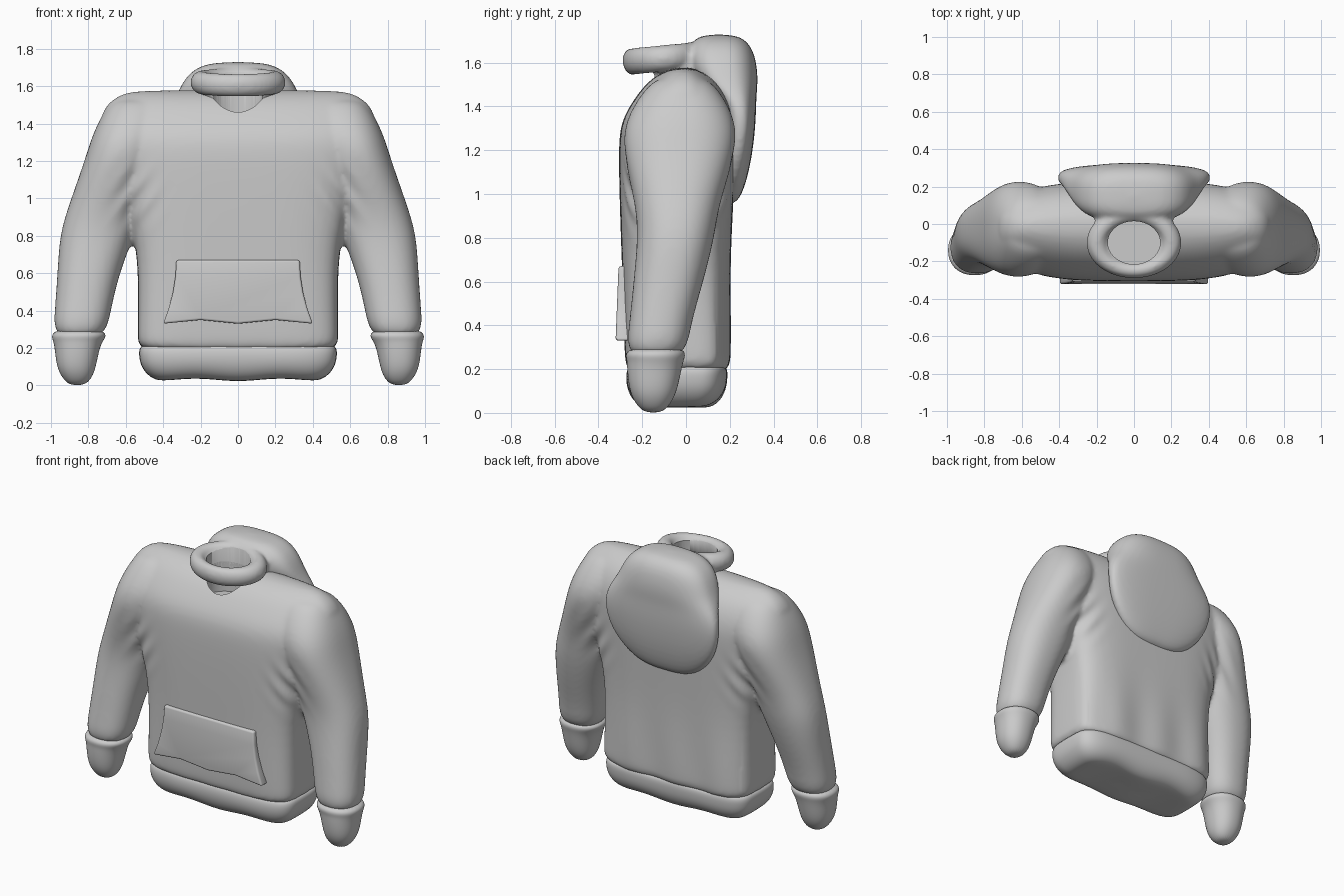
import bpy, bmesh
from math import sin, cos, pi, exp, radians, copysign
from mathutils import Matrix, Vector

if "Cube" in bpy.data.objects:
    bpy.data.objects.remove(bpy.data.objects["Cube"], do_unlink=True)

fabric = bpy.data.materials.new("soft_grey_fabric")
fabric.use_nodes = True
GREY = (.6, .6, .6, 1)
fabric.diffuse_color = GREY
fabric.node_tree.nodes["Principled BSDF"].inputs["Base Color"].default_value = GREY


def finish(bm, name):
    bmesh.ops.recalc_face_normals(bm, faces=bm.faces)
    me = bpy.data.meshes.new(name)
    bm.to_mesh(me)
    bm.free()
    me.materials.append(fabric)
    ob = bpy.data.objects.new(name, me)
    bpy.context.collection.objects.link(ob)
    return ob


def activate(ob):
    bpy.ops.object.select_all(action="DESELECT")
    ob.select_set(True)
    bpy.context.view_layer.objects.active = ob


def modify(ob, kind, **settings):
    mod = ob.modifiers.new(kind.title(), kind)
    for key, value in settings.items():
        setattr(mod, key, value)
    activate(ob)
    bpy.ops.object.modifier_apply(modifier=mod.name)


def smooth(ob):
    activate(ob)
    bpy.ops.object.shade_smooth_by_angle(angle=radians(50))


def power(value, exponent):
    return copysign(abs(value) ** exponent, value)


def loft(name, rows, squareness, sides=40):
    """Stacked oval sections: height, x centre, half width, front y, back y."""
    bm = bmesh.new()
    rings = []
    for z, centre, half, front, back in rows:
        exponent = 2 / squareness(z)
        middle, depth = (front + back) / 2, (back - front) / 2
        rings.append([bm.verts.new((centre + half * power(cos(angle), exponent),
                                    middle + depth * power(sin(angle), exponent), z))
                      for angle in (2 * pi * i / sides for i in range(sides))])
    for low, high in zip(rings, rings[1:]):
        for i in range(sides):
            j = (i + 1) % sides
            bm.faces.new((low[i], low[j], high[j], high[i]))
    bm.faces.new(rings[0])
    bm.faces.new(rings[-1])
    ob = finish(bm, name)
    modify(ob, "SUBSURF", levels=2)
    return ob


def centred(rows):
    return [(z, 0, half, front, back) for z, half, front, back in rows]


def oval_column(name, width, depth, y, bottom, top):
    bm = bmesh.new()
    bmesh.ops.create_cone(bm, cap_ends=True, segments=80, radius1=1, radius2=1, depth=1)
    place = Matrix.Translation((0, y, (bottom + top) / 2))
    bm.transform(place @ Matrix.Diagonal((width, depth, top - bottom, 1)))
    return finish(bm, name)


def fuse(name, parts, voxel, rounds):
    activate(parts[0])
    for part in parts:
        part.select_set(True)
    bpy.ops.object.join()
    ob = parts[0]
    ob.name = ob.data.name = name
    modify(ob, "REMESH", mode="VOXEL", voxel_size=voxel)
    modify(ob, "SMOOTH", factor=.5, iterations=rounds)
    return ob


# Torso: boxy at the waist, rounder towards the broad shoulders
torso = loft("torso", centred([
    (.18, .53, -.27, .19), (.22, .54, -.28, .2), (.6, .53, -.29, .2), (.85, .56, -.3, .21),
    (1.2, .69, -.31, .23), (1.33, .74, -.3, .23), (1.43, .74, -.24, .2),
    (1.51, .7, -.18, .15), (1.56, .62, -.11, .08), (1.58, .53, -.04, .02)]),
    lambda z: 5.2 - 1.6 * z)

# Sleeves, curving forward from the shoulder to the wrist
sleeves = loft("sleeves", [
    (.24, .85, .14, -.28, 0), (.4, .83, .15, -.26, .02), (.6, .8, .165, -.24, .08),
    (.8, .755, .2, -.22, .13), (.95, .71, .2, -.23, .15), (1.2, .63, .19, -.29, .23),
    (1.34, .59, .19, -.28, .23), (1.48, .55, .16, -.19, .15), (1.54, .54, .11, -.12, .08)],
    lambda z: 2.3)
modify(sleeves, "MIRROR")
body = fuse("body_and_sleeves", [torso, sleeves], .014, 8)

# Armpit wrinkles and soft vertical folds in the cloth
for v in body.data.vertices:
    x, y, z = abs(v.co.x), v.co.y, v.co.z
    near = exp(-((x - .55) / .1) ** 2 - ((z - 1) / .14) ** 2)
    drape = exp(-((z - .3) / .3) ** 2) if x < .5 and y > 0 else 0
    push = .008 * near * sin(48 * x + 36 * z) + .006 * drape * cos(19 * v.co.x + 1)
    v.co += Vector((0, copysign(push, y * push), 0))

# Hood hanging down the back, with a neck that carries the rolled collar
hood_back = loft("hood_back", centred([
    (.95, .12, .14, .22), (1, .25, .14, .26), (1.15, .38, .17, .3), (1.33, .42, .19, .32),
    (1.44, .39, .15, .32), (1.52, .34, .03, .33), (1.62, .3, 0, .32),
    (1.69, .24, .02, .29), (1.73, .14, .07, .23)]), lambda z: 2.8)
neck = oval_column("neck", .21, .17, -.01, 1.45, 1.64)
bpy.ops.mesh.primitive_torus_add(major_segments=64, minor_segments=20, major_radius=.197,
                                 minor_radius=.057, location=(0, -.1, 1.62),
                                 rotation=(.1, 0, 0))
collar = bpy.context.object
collar.scale = (1, .75, 1.07)
collar.data.materials.append(fabric)
hood = fuse("hood", [hood_back, neck, collar], .012, 6)

# Neck opening cut down through collar and body
cutter = oval_column("neck_cutter", .14, .115, -.1, 1.38, 1.8)
for ob in (body, hood):
    modify(ob, "BOOLEAN", operation="DIFFERENCE", object=cutter, solver="EXACT")
    smooth(ob)
bpy.data.objects.remove(cutter, do_unlink=True)

# Hem band: quarter-round lower edge, gently wavy along the bottom
hem_rows = [(.03, .2, -.09, .02)]
for step in range(6):
    turn = step / 5 * pi / 2
    inset = 1 - sin(turn)
    hem_rows.append((.16 - .13 * cos(turn), .53 - .13 * inset,
                     -.275 + .1 * inset, .19 - .1 * inset))
hem_rows += [(.2, .53, -.27, .19), (.23, .5, -.25, .17)]
hem = loft("hem_band", centred(hem_rows), lambda z: 4.5)
for v in hem.data.vertices:
    v.co.z -= .008 * cos(14 * v.co.x) * max(0, 1 - v.co.z / .15)
smooth(hem)

# Cuffs with a raised seam and a rounded closed end
cuffs = loft("cuffs", [
    (.3, .85, .12, -.25, -.02), (.27, .85, .15, -.28, 0), (.24, .855, .135, -.27, -.01),
    (.2, .86, .12, -.27, -.02), (.1, .865, .106, -.26, -.04), (.04, .86, .08, -.23, -.07),
    (0, .86, .04, -.19, -.11)], lambda z: 2.2, 28)
modify(cuffs, "MIRROR")
smooth(cuffs)

# Front pouch pocket with a scalloped lower edge and curved sides
scallop = [(k / 10, .34 - .01 * cos(pi * k / 2)) for k in range(5)]
side = [(.33 + .07 * (1 - t) ** 2, .33 + .34 * t) for t in (.25, .5, .75, 1)]
right_half = scallop + side
outline = right_half + [(-x, z) for x, z in reversed(right_half[1:])]
bm = bmesh.new()
face = bm.faces.new([bm.verts.new((x, .04 * z - .335, z)) for x, z in outline])
extruded = bmesh.ops.extrude_face_region(bm, geom=[face])
for v in (g for g in extruded["geom"] if isinstance(g, bmesh.types.BMVert)):
    v.co.y = -.25
pocket = finish(bm, "front_pocket")
modify(pocket, "BEVEL", width=.012, segments=3, limit_method="ANGLE", angle_limit=radians(60))
smooth(pocket)
